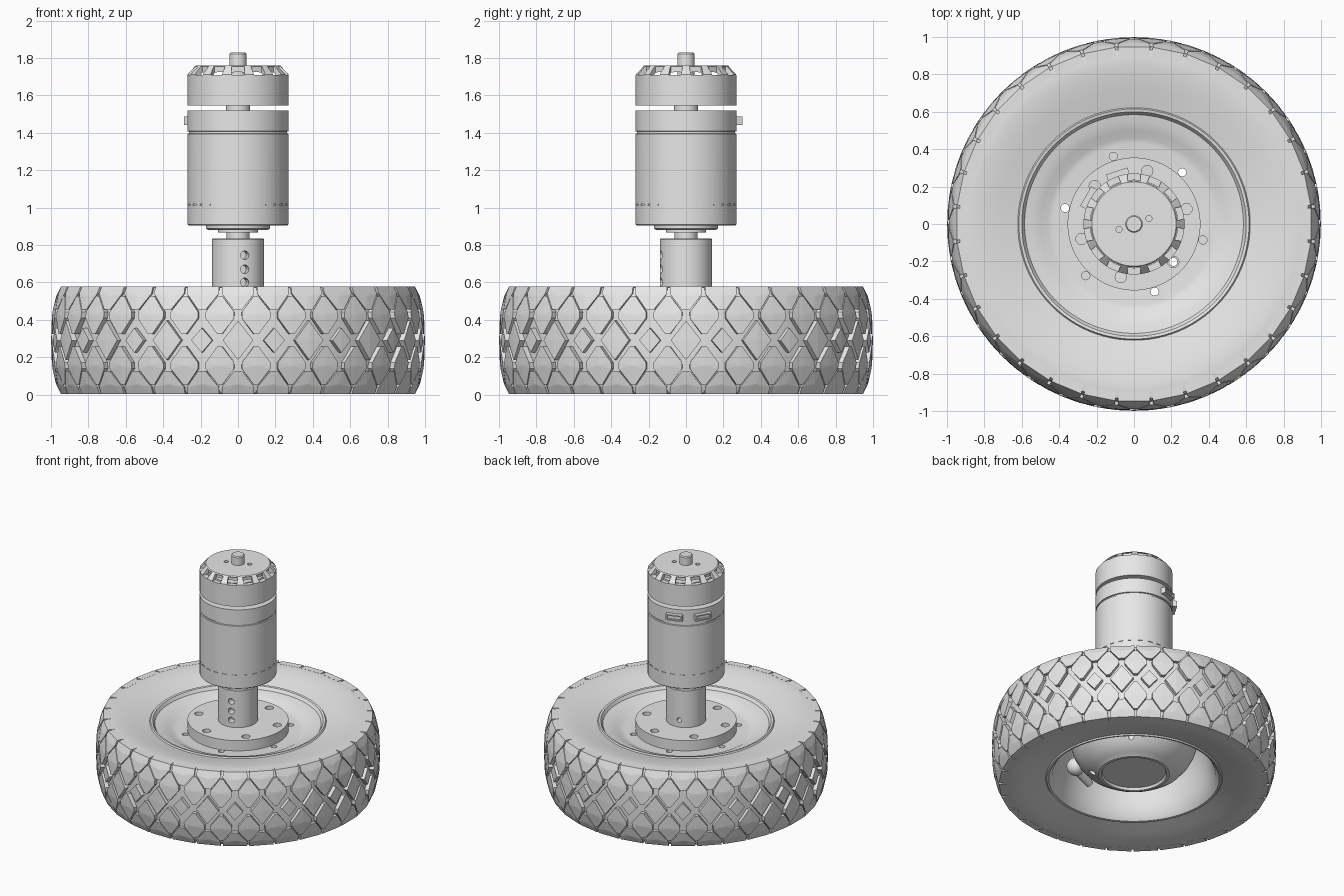
import bpy, bmesh, math
from mathutils import Matrix, Vector

if "Cube" in bpy.data.objects:
    bpy.data.objects.remove(bpy.data.objects["Cube"], do_unlink=True)

# One plain grey for everything
grey = bpy.data.materials.new("light_grey")
grey.use_nodes = True
GREY = (0.8, 0.8, 0.8, 1)
grey.diffuse_color = GREY
grey.node_tree.nodes["Principled BSDF"].inputs["Base Color"].default_value = GREY


def make(name, bm, smooth=True):
    bmesh.ops.recalc_face_normals(bm, faces=bm.faces)
    mesh = bpy.data.meshes.new(name)
    bm.to_mesh(mesh)
    bm.free()
    mesh.materials.append(grey)
    ob = bpy.data.objects.new(name, mesh)
    bpy.context.scene.collection.objects.link(ob)
    if smooth:
        smooth_shade(ob)
    return ob


def smooth_shade(ob):
    bpy.ops.object.select_all(action='DESELECT')
    ob.select_set(True)
    bpy.context.view_layer.objects.active = ob
    bpy.ops.object.shade_smooth_by_angle(angle=math.radians(32))


def lathe(name, profile, closed=False, steps=64):
    """Revolve (radius, height) points about the z axis."""
    bm = bmesh.new()
    vs = [bm.verts.new((r, 0, z)) for r, z in profile]
    pairs = list(zip(vs, vs[1:])) + ([(vs[-1], vs[0])] if closed else [])
    es = [bm.edges.new(p) for p in pairs]
    bmesh.ops.spin(bm, geom=vs + es, cent=(0, 0, 0), axis=(0, 0, 1),
                   angle=math.tau, steps=steps)
    bmesh.ops.remove_doubles(bm, verts=bm.verts, dist=1e-5)
    return make(name, bm)


def polar(r, degrees, z):
    a = math.radians(degrees)
    return Vector((r * math.cos(a), r * math.sin(a), z))


def rod(bm, a, b, r1, r2=None, sides=20):
    """Add a cylinder or cone from a to b."""
    d = b - a
    m = Matrix.Translation((a + b) / 2) @ d.to_track_quat('Z', 'Y').to_matrix().to_4x4()
    bmesh.ops.create_cone(bm, cap_ends=True, segments=sides, radius1=r1,
                          radius2=r1 if r2 is None else r2, depth=d.length, matrix=m)


def box(bm, r, degrees, z, size):
    """Add a box whose local x axis points outwards."""
    m = (Matrix.Translation(polar(r, degrees, z))
         @ Matrix.Rotation(math.radians(degrees), 4, 'Z') @ Matrix.Diagonal((*size, 1)))
    bmesh.ops.create_cube(bm, size=1, matrix=m)


def cut(ob, bm):
    """Subtract the cutter mesh, then remove the cutter."""
    cutter = make("cutter", bm, False)
    cutter.hide_render = True
    mod = ob.modifiers.new("cut", 'BOOLEAN')
    mod.object, mod.operation, mod.solver = cutter, 'DIFFERENCE', 'EXACT'
    bpy.context.view_layer.update()
    ev = ob.evaluated_get(bpy.context.evaluated_depsgraph_get())
    mesh = bpy.data.meshes.new_from_object(ev)
    ob.modifiers.clear()
    ob.data = mesh
    bpy.data.objects.remove(cutter, do_unlink=True)
    smooth_shade(ob)


# Tyre body, mirrored about its middle plane
MID = 0.29
half = [(.60, .20), (.62, .238), (.67, .25), (.73, .264), (.79, .277), (.85, .285),
        (.90, .287), (.935, .282), (.95, .26), (.96, .2), (.968, .1)]
lathe("tyre", [(r, MID + h) for r, h in half]
      + [(r, MID - h) for r, h in reversed(half)], True, 96)


# Tread blocks: prisms wrapped on the crowned tyre surface
def crown(h):
    return 0.999 - 0.045 * (abs(h) / 0.28) ** 3


def block(bm, angle, points, depth=0.05):
    def at(u, h, sink):
        r = crown(h) - sink
        return bm.verts.new((r * math.cos(angle + u), r * math.sin(angle + u), MID + h))
    outer = [at(u, h, 0) for u, h in points]
    inner = [at(u, h, depth) for u, h in points]
    n = len(points)
    cu, ch = (sum(p[k] for p in points) / n for k in (0, 1))
    centre = at(cu, ch, 0)
    for i in range(n):
        j = (i + 1) % n
        bm.faces.new((outer[i], outer[j], centre))
        bm.faces.new((outer[i], inner[i], inner[j], outer[j]))
    bm.faces.new(inner)


def diamond(w, h, z=0, clip=0.0):
    """Diamond outline, with its four tips clipped off by a fraction."""
    if not clip:
        return [(-w, z), (0, z - h), (w, z), (0, z + h)]
    a, b = 1 - clip, clip
    return [(w * u, z + h * v) for u, v in ((-a, -b), (-b, -a), (b, -a), (a, -b),
                                            (a, b), (b, a), (-b, a), (-a, b))]


COLUMNS = 32
pitch = math.tau / COLUMNS
bm = bmesh.new()
for i in range(COLUMNS):
    a = -math.pi / 2 + i * pitch
    block(bm, a, diamond(.082, .105) if i % 2 == 0 else diamond(.058, .066))
    for s in (1, -1):
        block(bm, a + pitch / 2, diamond(.09, .118, s * .135, .14))
        block(bm, a, [(-.09, s * .288), (-.09, s * .25), (-.022, s * .165),
                      (.022, s * .165), (.09, s * .25), (.09, s * .288)])
make("tread_blocks", bm, False)

# Rim: shallow face on top, deep groove round a domed hub underneath
rim = lathe("rim", [(0, .465), (.43, .465), (.46, .47), (.50, .492), (.55, .505), (.585, .512),
                    (.60, .535), (.615, .538), (.624, .525), (.605, .49), (.605, .09),
                    (.624, .055), (.615, .042), (.60, .045), (.575, .075), (.55, .15),
                    (.53, .25), (.51, .36), (.485, .41), (.465, .40), (.45, .34), (.43, .27),
                    (.395, .20), (.34, .135), (.285, .10), (.26, .09), (.25, .082),
                    (.23, .082), (.222, .10), (0, .10)], steps=96)
bm = bmesh.new()
for i in range(6):
    a = 47 + 60 * i
    rod(bm, polar(.378, a, .02 if i % 2 == 0 else .42), polar(.378, a, .6), .022)
rod(bm, polar(.292, 316, .02), polar(.292, 316, .6), .022)
cut(rim, bm)

# Tyre valve in the groove
bm = bmesh.new()
bulb = Vector((.195, -.405, .25))
bmesh.ops.create_uvsphere(bm, u_segments=20, v_segments=12, radius=.065,
                          matrix=Matrix.Translation(bulb))
rod(bm, bulb, Vector((.03, -.45, .19)), .045, .028)
make("tyre_valve", bm)

# Mounting flange with six bolt holes
flange = lathe("mounting_flange", [(0, .545), (.355, .545), (.355, .465), (0, .465)], steps=96)
bm = bmesh.new()
for i in range(6):
    rod(bm, polar(.292, 16 + 60 * i, .44), polar(.292, 16 + 60 * i, .6), .03)
cut(flange, bm)

# Shaft coupler with grub screw holes
coupler = lathe("shaft_coupler", [(0, .835), (.135, .835), (.14, .83), (.14, .54), (0, .54)])
bm = bmesh.new()
for z in (.6, .67, .745):
    rod(bm, polar(.08, -75, z), polar(.2, -75, z), .023)
rod(bm, polar(.08, 105, .6), polar(.2, 105, .6), .018)
cut(coupler, bm)

# Motor output: shaft and stepped nose
lathe("motor_nose", [(0, .83), (.062, .83), (.062, .866), (.108, .866), (.108, .88),
                     (.16, .88), (.17, .888), (.17, .91), (0, .91)])

# Motor can with an upper groove and a ring of fine slots
can = lathe("motor_can", [(0, .905), (.265, .905), (.27, .91), (.27, 1.394), (.262, 1.396),
                          (.262, 1.406), (.27, 1.408), (.27, 1.52), (0, 1.52)])
bm = bmesh.new()
for i in range(24):
    box(bm, .27, 15 * i, 1.015, (.012, .035, .006))
cut(can, bm)

# Two connectors on the back of the can
bm = bmesh.new()
cut_bm = bmesh.new()
for a in (108, 150):
    box(bm, .268, a, 1.463, (.06, .12, .045))
    box(cut_bm, .298, a, 1.463, (.03, .10, .027))
cut(make("connectors", bm, False), cut_bm)

# Rear bell with vents round the chamfer
bell = lathe("rear_bell", [(0, 1.76), (.225, 1.76), (.27, 1.712), (.27, 1.545), (.25, 1.545),
                           (.25, 1.695), (.205, 1.735), (0, 1.735)])
bm = bmesh.new()
for i in range(14):
    box(bm, .257, 360 / 14 * (i + .5), 1.731, (.08, .068, .044))
for a in (20, 200):
    rod(bm, polar(.085, a, 1.745), polar(.085, a, 1.8), .016)
cut(bell, bm)
lathe("stator", [(0, 1.69), (.19, 1.69), (.19, 1.57), (.251, 1.57), (.251, 1.55), (0, 1.55)])

# Rear shaft
lathe("rear_shaft", [(0, 1.828), (.04, 1.828), (.046, 1.82), (.046, 1.7), (.065, 1.7),
                     (.065, 1.5), (0, 1.5)])
